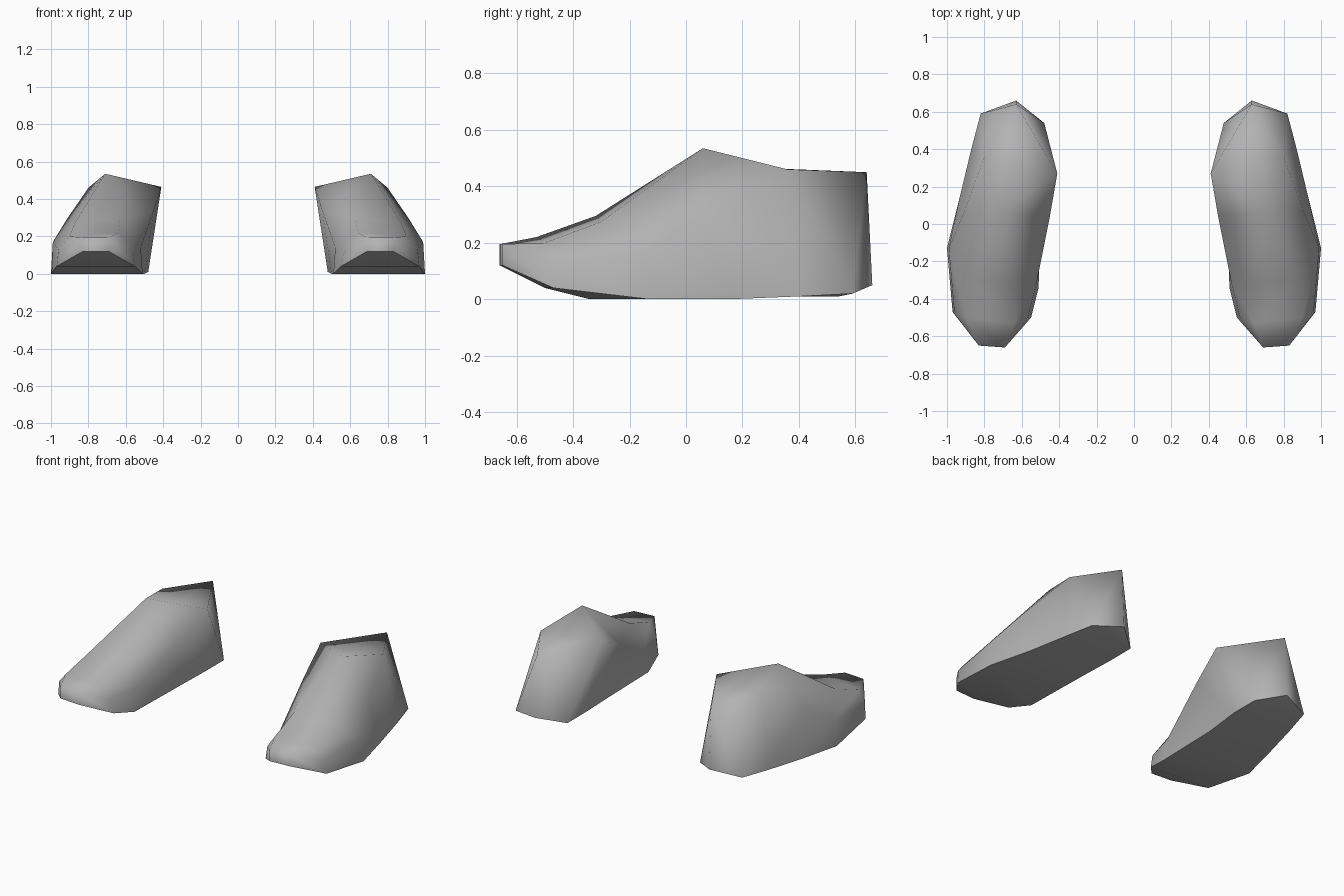
import bpy
import bmesh

# Remove the default object
default_cube = bpy.data.objects.get("Cube")
if default_cube:
    bpy.data.objects.remove(default_cube, do_unlink=True)


def flat_material(name, color):
    material = bpy.data.materials.new(name)
    material.use_nodes = True
    material.diffuse_color = color
    shader = next(n for n in material.node_tree.nodes if n.type == "BSDF_PRINCIPLED")
    shader.inputs["Base Color"].default_value = color
    shader.inputs["Roughness"].default_value = 0.8
    return material


# Corners shared by several places of a section, in hundredths of a unit
TOE_INNER, TOE_OUTER = (69, -66, 19.5), (83, -65, 19.5)
INSTEP, ANKLE = (71, 6, 53.5), (63, 33, 46)
HEEL_TOP, HEEL_POINT = (63, 64, 45), (63, 66, 5)

# Sections from toe to heel. Each one runs: inner sole, inner shoulder,
# inner top, outer top, outer shoulder, outer sole
SECTIONS = [
    [(69, -66, 12), TOE_INNER, TOE_INNER, TOE_OUTER, TOE_OUTER, (83, -65, 12)],
    [(55, -50, 4), (57, -51, 13), (64, -53, 22), (90, -50, 20), (96, -48, 13), (97, -47, 4)],
    [(51, -34, 0), (52, -31, 14), (63, -32, 29.5), (87, -30, 27.5), (99, -13, 17), (100, -13, 0)],
    [(50, 10, 0), (45, 4, 34), INSTEP, INSTEP, (91, 6, 30), (93, 15, 0)],
    [(48, 35, 1), (41, 27, 46.5), ANKLE, ANKLE, (80, 36, 46), (87, 40, 1)],
    [(48, 54, 1), HEEL_TOP, HEEL_TOP, HEEL_TOP, HEEL_TOP, (82, 59, 2)],
]


def build_shoe(name, side, material):
    """Loft the sections into a closed shoe; side is +1 for left, -1 for right."""
    bm = bmesh.new()

    def add_point(p):
        return bm.verts.new((side * p[0] / 100, p[1] / 100, p[2] / 100))

    def add_face(*verts, smooth=True):
        bm.faces.new(verts).smooth = smooth

    rings = [[add_point(p) for p in section] for section in SECTIONS]
    back = add_point(HEEL_POINT)

    for front, rear in zip(rings, rings[1:]):
        # Upper, split so each diagonal falls from the top towards the rear
        for high, low in ((1, 0), (2, 1), (2, 3), (3, 4), (4, 5)):
            add_face(front[low], front[high], rear[low])
            add_face(front[high], rear[high], rear[low])
        # Sole
        add_face(front[0], front[-1], rear[-1], smooth=False)
        add_face(front[0], rear[-1], rear[0], smooth=False)

    # Blunt toe cap
    toe = rings[0]
    add_face(toe[0], toe[1], toe[4], toe[5])

    # Heel fan closing the back and the end of the sole
    heel = rings[-1]
    add_face(heel[0], heel[1], back)
    add_face(heel[-2], heel[-1], back)
    add_face(heel[-1], heel[0], back, smooth=False)

    # Weld the shared corners
    bmesh.ops.remove_doubles(bm, verts=bm.verts[:], dist=0.001)
    bmesh.ops.recalc_face_normals(bm, faces=bm.faces[:])

    # Keep the rim of the sole sharp and everything else smooth
    for edge in bm.edges:
        edge.smooth = len({face.smooth for face in edge.link_faces}) == 1
    for face in bm.faces:
        face.smooth = True

    mesh = bpy.data.meshes.new(name)
    bm.to_mesh(mesh)
    bm.free()
    mesh.materials.append(material)
    shoe = bpy.data.objects.new(name, mesh)
    bpy.context.collection.objects.link(shoe)


# Pair of shoes
grey = flat_material("plain_grey", (0.45, 0.45, 0.45, 1))
build_shoe("left_shoe", 1, grey)
build_shoe("right_shoe", -1, grey)
